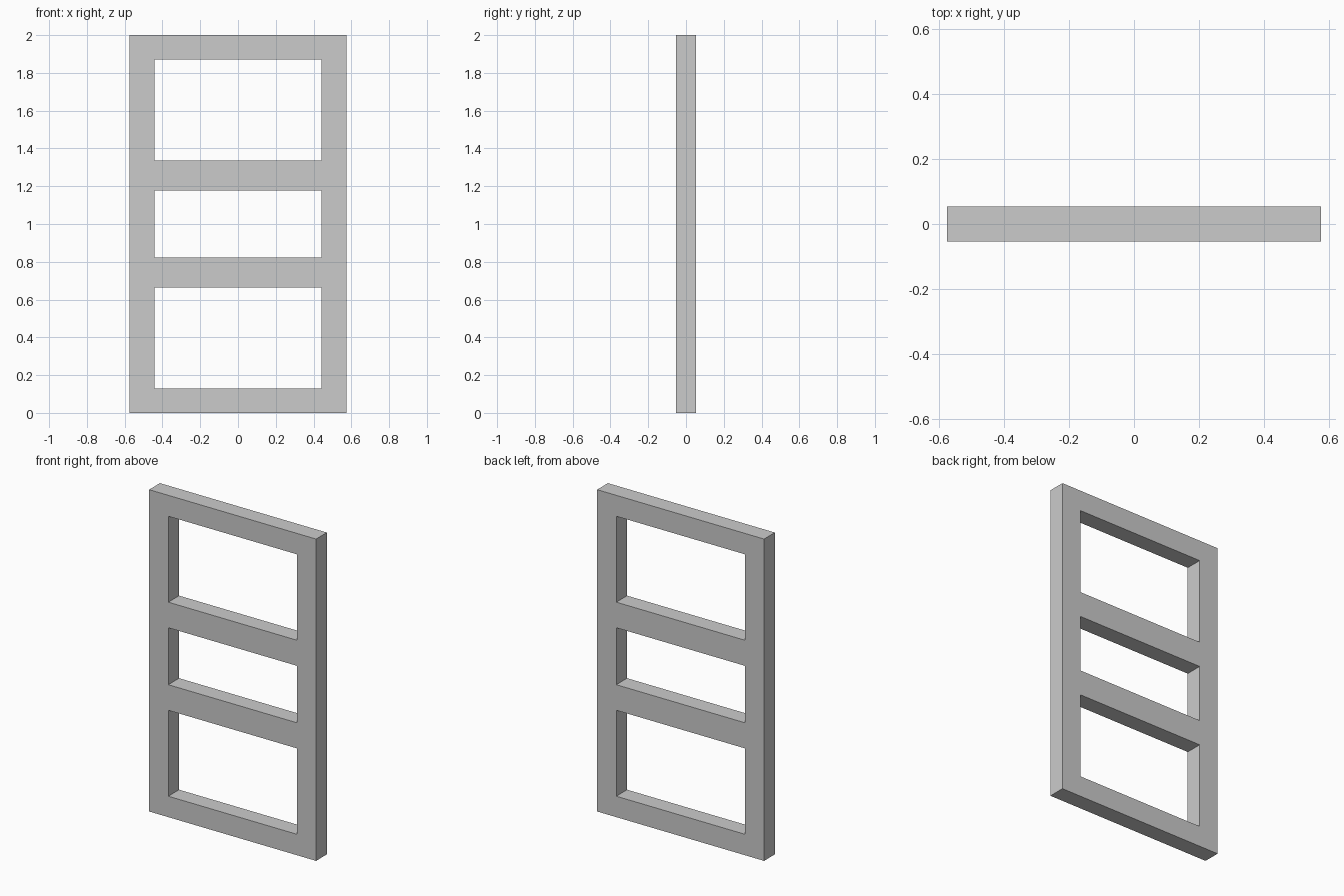
import bpy
import bmesh

if "Cube" in bpy.data.objects:
    bpy.data.objects.remove(bpy.data.objects["Cube"])

HALF_DEPTH = 0.053
XS = [-0.574, -0.442, 0.442, 0.574]
ZS = [0.0, 0.13, 0.664, 0.823, 1.177, 1.336, 1.87, 2.0]

bm = bmesh.new()

# Front face: stiles and rails on a grid, leaving the three panes open
grid = [[bm.verts.new((x, -HALF_DEPTH, z)) for x in XS] for z in ZS]
for r in range(len(ZS) - 1):
    for c in range(len(XS) - 1):
        if c == 1 and r % 2 == 1:
            continue
        bm.faces.new((grid[r][c], grid[r][c + 1], grid[r + 1][c + 1], grid[r + 1][c]))

# Thickness: extrude the frame towards the back
result = bmesh.ops.extrude_face_region(bm, geom=bm.faces[:], use_keep_orig=True)
back = [v for v in result["geom"] if isinstance(v, bmesh.types.BMVert)]
bmesh.ops.translate(bm, verts=back, vec=(0, 2 * HALF_DEPTH, 0))
bmesh.ops.recalc_face_normals(bm, faces=bm.faces[:])

mesh = bpy.data.meshes.new("window_frame")
bm.to_mesh(mesh)
bm.free()
frame = bpy.data.objects.new("window_frame", mesh)
bpy.context.collection.objects.link(frame)
